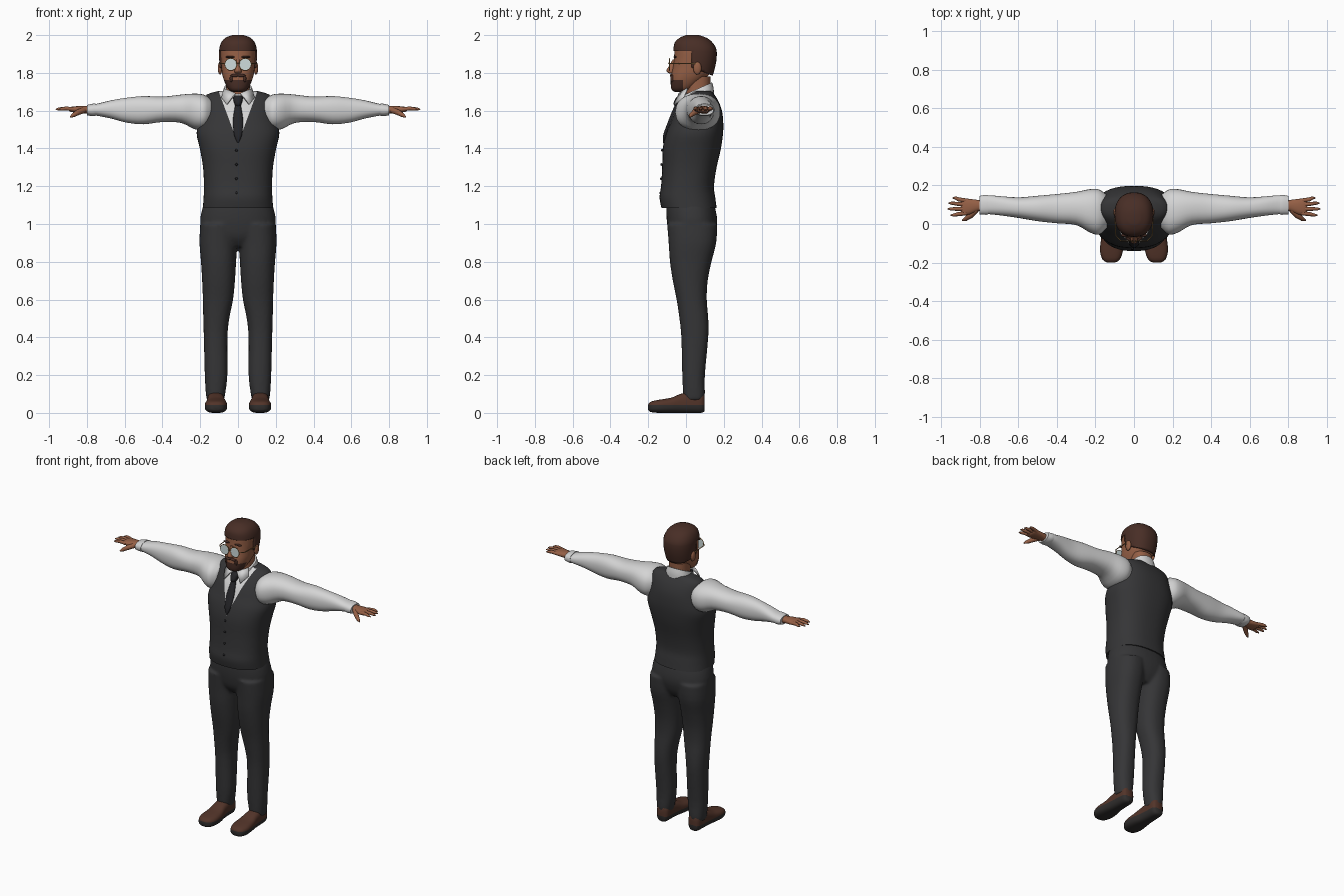
import bpy, bmesh, math
from mathutils import Vector, Matrix

cube = bpy.data.objects.get("Cube")
if cube:
    bpy.data.objects.remove(cube, do_unlink=True)


def material(name, rgb):
    m = bpy.data.materials.new(name)
    m.use_nodes = True
    m.diffuse_color = (*rgb, 1)
    bsdf = m.node_tree.nodes["Principled BSDF"]
    bsdf.inputs["Base Color"].default_value = (*rgb, 1)
    bsdf.inputs["Roughness"].default_value = 0.8
    return m


SKIN = material("skin", (0.30, 0.115, 0.06))
HAIR = material("dark_brown_hair", (0.065, 0.027, 0.019))
SHIRT = material("white_shirt", (0.66, 0.66, 0.66))
SUIT = material("charcoal_cloth", (0.036, 0.036, 0.038))
TIE = material("dark_tie", (0.018, 0.018, 0.021))
SHOE = material("brown_leather", (0.085, 0.034, 0.022))
SOLE = material("dark_sole", (0.03, 0.027, 0.026))
LENS = material("pale_lens", (0.62, 0.72, 0.72))
GOLD = material("gold_frame", (0.35, 0.2, 0.07))


def finish(name, bm, mats, mirror=False):
    """Turn a bmesh into a smooth object, keeping hard corners sharp."""
    bmesh.ops.recalc_face_normals(bm, faces=bm.faces[:])
    for f in bm.faces:
        f.smooth = True
    for e in bm.edges:
        if len(e.link_faces) == 2 and e.calc_face_angle(0) > 0.9:
            e.smooth = False
    me = bpy.data.meshes.new(name)
    bm.to_mesh(me)
    bm.free()
    for m in mats:
        me.materials.append(m)
    ob = bpy.data.objects.new(name, me)
    bpy.context.collection.objects.link(ob)
    if mirror:
        ob.modifiers.new("mirror", 'MIRROR').use_clip = False
    return ob


def skin_rings(bm, rings):
    rows = [[bm.verts.new(p) for p in ring] for ring in rings]
    n = len(rows[0])
    for a, b in zip(rows, rows[1:]):
        for i in range(n):
            bm.faces.new((a[i], a[(i + 1) % n], b[(i + 1) % n], b[i]))
    bm.faces.new(rows[0][::-1])
    bm.faces.new(rows[-1])


def spline(secs, steps):
    """Catmull-Rom through the sections."""
    out = []
    for i in range(len(secs) - 1):
        a, b, c, d = (secs[max(0, min(len(secs) - 1, k))] for k in range(i - 1, i + 3))
        for s in range(steps):
            t = s / steps
            out.append([q + t / 2 * (r - p + t * (2 * p - 5 * q + 4 * r - w + t * (3 * (q - r) + w - p)))
                        for p, q, r, w in zip(a, b, c, d)])
    return out + [secs[-1]]


def loft(secs, axis="z", bm=None, n=36, power=2.3, steps=3):
    """Sections are (position, min u, max u, min v, max v)."""
    bm = bm or bmesh.new()
    rings = []
    for t, u0, u1, v0, v1 in spline(secs, steps):
        ring = []
        for k in range(n):
            c, s = math.cos(math.tau * k / n), math.sin(math.tau * k / n)
            u = (u0 + u1) / 2 + (u1 - u0) / 2 * math.copysign(abs(c) ** (2 / power), c)
            v = (v0 + v1) / 2 + (v1 - v0) / 2 * math.copysign(abs(s) ** (2 / power), s)
            ring.append({"x": (t, u, v), "y": (u, t, v), "z": (u, v, t)}[axis])
        rings.append(ring)
    skin_rings(bm, rings)
    return bm


def even(secs):
    """Sections symmetric in x: (z, half width, front y, back y)."""
    return [(z, -r, r, a, b) for z, r, a, b in secs]


def tube(bm, points, radii, n=10):
    pts = [Vector(p) for p in points]
    rings = []
    for i, p in enumerate(pts):
        d = pts[min(i + 1, len(pts) - 1)] - pts[max(i - 1, 0)]
        q = d.to_track_quat('Z', 'Y')
        rings.append([p + q @ Vector((math.cos(math.tau * k / n), math.sin(math.tau * k / n), 0)) * radii[i]
                      for k in range(n)])
    skin_rings(bm, rings)


def ball(bm, loc, scale):
    bmesh.ops.create_uvsphere(bm, u_segments=16, v_segments=10, radius=1,
                              matrix=Matrix.Translation(loc) @ Matrix.Diagonal((*scale, 1)))


def cut(bm, co, no, where=lambda c: True):
    faces = [f for f in bm.faces if where(f.calc_center_median())]
    geom = faces + list({e for f in faces for e in f.edges}) + list({v for f in faces for v in f.verts})
    bmesh.ops.bisect_plane(bm, geom=geom, plane_co=co, plane_no=no, dist=1e-5)


def paint(bm, index, rule):
    for f in bm.faces:
        if rule(f.calc_center_median()):
            f.material_index = index


# Trousers: hips and two legs fused into one cloth surface
bm = loft(even([(.88, .1, -.05, .12), (.93, .17, -.085, .15), (1.0, .2, -.1, .166),
                (1.07, .192, -.104, .158), (1.13, .172, -.1, .14)]))
leg = [(.065, .075, .165, -.01, .095), (.1, .068, .17, -.015, .1), (.2, .056, .176, -.02, .1),
       (.4, .056, .181, -.025, .118), (.5, .046, .184, -.035, .118), (.6, .026, .186, -.05, .11),
       (.7, .016, .19, -.07, .115), (.8, .010, .196, -.085, .135), (.9, .004, .204, -.092, .16),
       (1.0, -.005, .2, -.1, .166)]
for s in (1, -1):
    loft([(z, s * a, s * b, c, d) for z, a, b, c, d in leg], bm=bm)
ob = finish("trousers", bm, [SUIT])
rm = ob.modifiers.new("fuse", 'REMESH')
rm.mode, rm.voxel_size, rm.use_smooth_shade = 'VOXEL', 0.009, True
sm = ob.modifiers.new("soften", 'SMOOTH')
sm.factor, sm.iterations = 0.5, 6

# Waistcoat with the shirt front cut into it as a V
bm = loft(even([(1.085, .186, -.13, .162), (1.14, .182, -.14, .155), (1.2, .18, -.132, .148),
                (1.3, .185, -.126, .162), (1.4, .202, -.123, .185), (1.48, .219, -.105, .196),
                (1.54, .205, -.08, .197), (1.6, .187, -.055, .19), (1.65, .18, -.02, .172),
                (1.685, .165, .015, .15), (1.705, .1, .04, .135)]), n=48, power=2.4)
SLOPE = 0.37
for s in (1, -1):
    cut(bm, (0, 0, 1.425), (s, 0, -SLOPE), lambda c: c.y < .05 and c.z > 1.4)
paint(bm, 1, lambda c: c.y < .05 and abs(c.x) < (c.z - 1.425) * SLOPE)
finish("waistcoat", bm, [SUIT, SHIRT])

bm = bmesh.new()
for k in range(4):
    ball(bm, (-.008, -.126 - .003 * k, 1.39 - .075 * k), (.007, .006, .007))
finish("waistcoat_buttons", bm, [TIE])

# Necktie: knot and blade following the chest
bm = loft([(1.43, -.004, .004, -.122, -.1), (1.47, -.02, .02, -.121, -.1), (1.54, -.027, .027, -.096, -.07),
           (1.6, -.02, .02, -.072, -.04), (1.635, -.014, .014, -.056, -.03)], n=16)
loft([(1.625, -.013, .013, -.06, -.02), (1.64, -.02, .02, -.066, -.015), (1.67, -.026, .026, -.052, -.005),
      (1.68, -.018, .018, -.04, 0)], bm=bm, n=16)
finish("necktie", bm, [TIE])

# Shirt collar, tilted up towards the back, with folded wings
bm = loft(even([(1.645, .092, -.04, .148), (1.68, .084, -.028, .146), (1.715, .074, -.01, .138)]))
for v in bm.verts:
    v.co.z += (v.co.y - .06) * .45
finish("shirt_collar", bm, [SHIRT])
bm = bmesh.new()
bm.faces.new([bm.verts.new(p) for p in ((.012, -.032, 1.69), (.072, .01, 1.715), (.085, -.01, 1.665),
                                        (.058, -.058, 1.63))])
ob = finish("collar_wings", bm, [SHIRT], True)
ob.modifiers.new("thickness", 'SOLIDIFY').thickness = .008

# Sleeves with cuffs
bm = loft([(.14, -.02, .15, 1.53, 1.66), (.18, -.055, .178, 1.5, 1.684), (.23, -.043, .18, 1.502, 1.69),
           (.3, -.005, .166, 1.535, 1.685), (.4, .004, .155, 1.54, 1.674), (.5, .015, .146, 1.528, 1.677),
           (.59, .03, .138, 1.537, 1.668), (.67, .042, .142, 1.558, 1.655), (.74, .05, .148, 1.572, 1.638),
           (.775, .052, .146, 1.576, 1.632)], "x")
loft([(.755, .048, .15, 1.572, 1.638), (.775, .048, .15, 1.571, 1.636), (.8, .05, .145, 1.576, 1.63)],
     "x", bm)
finish("sleeves", bm, [SHIRT], True)

# Hands: palm, four fingers and a lowered thumb
bm = loft([(.77, .07, .125, 1.582, 1.625), (.81, .066, .125, 1.585, 1.625), (.85, .05, .13, 1.588, 1.624),
           (.885, .046, .132, 1.594, 1.62), (.895, .052, .126, 1.6, 1.615)], "x", n=20)
for base, tip, reach in ((.121, .135, .94), (.1, .108, .96), (.078, .078, .965), (.056, .046, .95)):
    mid = (base + tip) / 2
    tube(bm, [(.87, base, 1.607), (.91, mid, 1.612), (reach - .015, tip, 1.609), (reach, tip, 1.606)],
         (.0115, .0105, .008, .003))
tube(bm, [(.815, .075, 1.603), (.845, .045, 1.592), (.872, .026, 1.576), (.888, .018, 1.566)],
     (.016, .015, .011, .004))
finish("hands", bm, [SKIN], True)

# Shoes with a dark lower band
bm = loft([(-.2, .1, .138, .015, .045), (-.185, .074, .162, .004, .06), (-.14, .058, .176, 0, .07),
           (-.08, .06, .171, 0, .08), (-.03, .07, .165, 0, .1), (.03, .074, .162, 0, .115),
           (.08, .076, .158, 0, .115), (.097, .09, .145, .008, .1)], "y", power=2.8)
cut(bm, (0, 0, .042), (0, 0, 1))
paint(bm, 1, lambda c: c.z < .042)
finish("shoes", bm, [SHOE, SOLE], True)

# Neck and head, with a beard cut into the chin
finish("neck", loft(even([(1.62, .066, -.005, .13), (1.7, .062, 0, .128), (1.78, .064, .0, .13)])), [SKIN])
bm = loft(even([(1.7, .03, -.06, 0), (1.713, .05, -.077, .03), (1.75, .07, -.081, .08),
                (1.79, .083, -.078, .122), (1.83, .088, -.069, .142), (1.88, .092, -.063, .15),
                (1.93, .092, -.06, .146), (1.965, .08, -.045, .122), (1.985, .055, -.02, .09),
                (1.992, .02, .02, .06)]))
cut(bm, (0, 0, 1.762), (0, 0, 1))
cut(bm, (0, -.015, 0), (0, 1, 0))
paint(bm, 1, lambda c: c.z < 1.762 and c.y < -.015)
finish("head", bm, [SKIN, HAIR])

bm = loft(even([(1.796, .01, -.086, -.06), (1.803, .019, -.097, -.06), (1.815, .017, -.103, -.06),
                (1.84, .011, -.088, -.05), (1.87, .009, -.071, -.05)]), n=16)
finish("nose", bm, [SKIN])
bm = bmesh.new()
ball(bm, (.095, .06, 1.825), (.012, .022, .034))
finish("ears", bm, [SKIN], True)
bm = bmesh.new()
ball(bm, (.018, -.077, 1.786), (.022, .009, .008))
ball(bm, (.036, -.071, 1.77), (.008, .012, .02))
ball(bm, (.042, -.058, 1.884), (.026, .009, .006))
finish("moustache_and_brows", bm, [HAIR], True)

# Hair cap trimmed to the hairline, sideburns and nape
bm = loft(even([(1.75, .08, -.06, .13), (1.8, .093, -.08, .146), (1.86, .099, -.07, .16),
                (1.92, .1, -.067, .162), (1.96, .089, -.06, .141), (1.985, .067, -.035, .11),
                (2.0, .03, 0, .07)]))
nape = Vector((0, .4, 1))
for co, no in (((0, .03, 0), (0, 1, 0)), ((0, 0, 1.915), (0, 0, 1)), ((0, .03, 1.83), nape)):
    cut(bm, co, no)
gone = [f for f in bm.faces for c in [f.calc_center_median()]
        if (c.y < .03 and c.z < 1.915) or (c - Vector((0, .03, 1.83))).dot(nape) < 0]
bmesh.ops.delete(bm, geom=gone, context='FACES')
ob = finish("hair", bm, [HAIR])
ob.modifiers.new("thickness", 'SOLIDIFY').thickness = .012

# Round spectacles
bm = bmesh.new()
turn = Matrix.Translation((.038, -.087, 1.845)) @ Matrix.Rotation(math.pi / 2, 4, 'X')
bmesh.ops.create_cone(bm, cap_ends=True, segments=28, radius1=.03, radius2=.03, depth=.004, matrix=turn)
finish("lenses", bm, [LENS], True)
bm = bmesh.new()
rim = [(.038 + .031 * math.cos(a), -.087, 1.845 + .031 * math.sin(a))
       for a in (math.tau * k / 28 for k in range(29))]
tube(bm, rim, [.0025] * 29, 6)
tube(bm, [(.069, -.087, 1.85), (.094, -.06, 1.85), (.1, .055, 1.85)], [.0025] * 3, 6)
tube(bm, [(0, -.094, 1.852), (.009, -.09, 1.85)], [.0025] * 2, 6)
finish("spectacle_frame", bm, [GOLD], True)
